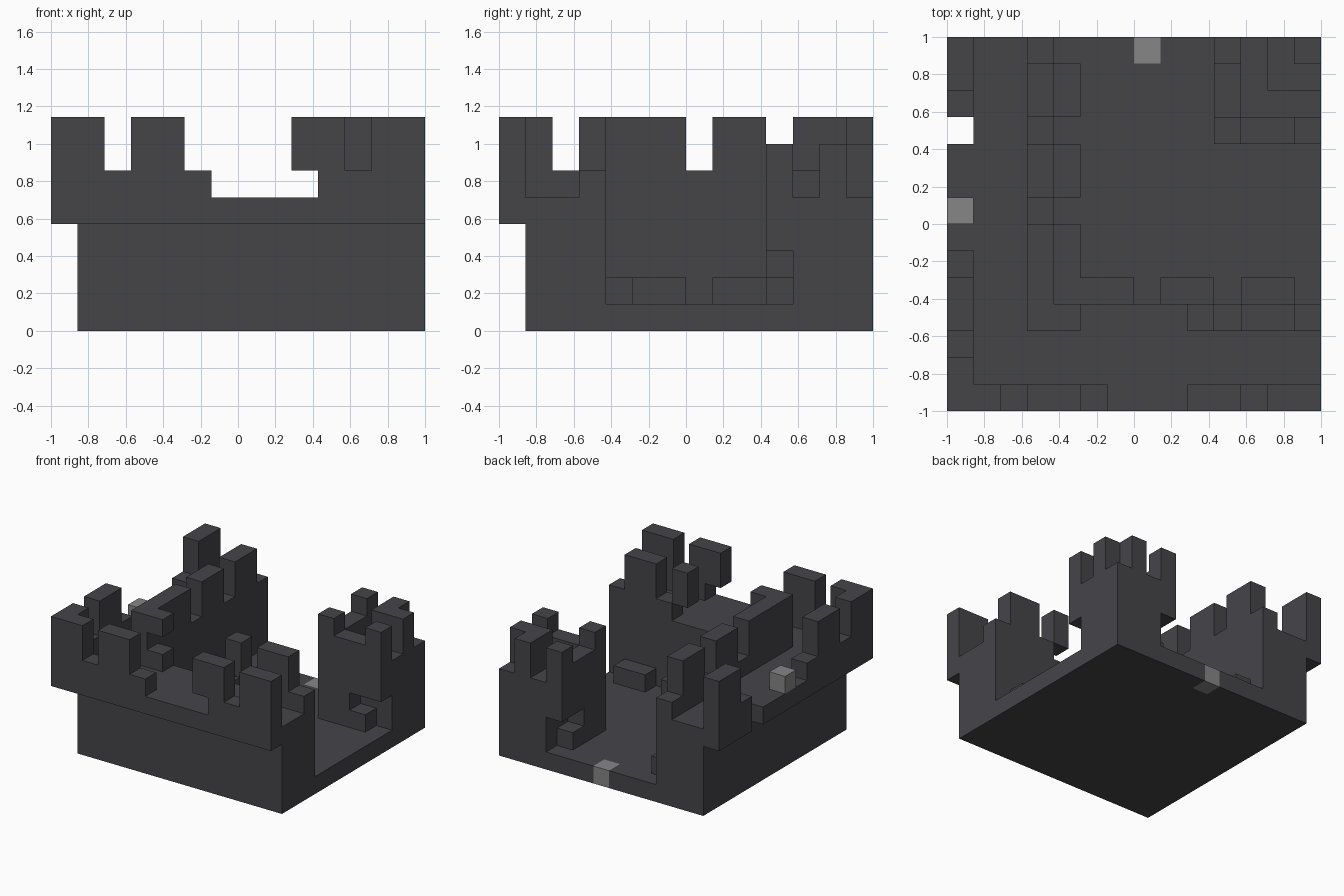
import bpy
import bmesh
from mathutils import Vector

UNIT = 1 / 7  # edge of one building block

if "Cube" in bpy.data.objects:
    bpy.data.objects.remove(bpy.data.objects["Cube"], do_unlink=True)


def make_material(name, colour):
    mat = bpy.data.materials.new(name)
    mat.use_nodes = True
    mat.diffuse_color = colour
    mat.node_tree.nodes["Principled BSDF"].inputs["Base Color"].default_value = colour
    return mat


dark_stone = make_material("dark_stone", (0.06, 0.058, 0.066, 1))
pale_stone = make_material("pale_stone", (0.24, 0.24, 0.24, 1))


def blocks(x0, x1, y0, y1, z0, z1):
    return {(x, y, z) for x in range(x0, x1) for y in range(y0, y1) for z in range(z0, z1)}


def column(x, y, top, length_x=1, length_y=1):
    """Parapet piece standing on the walkway."""
    return blocks(x, x + length_x, y, y + length_y, 5, top)


def swap(cells):
    """Mirror across the castle's diagonal."""
    return {(y, x, z) for x, y, z in cells}


parts = {}

# Pale stones: one set in the yard floor, one on the side walkway
parts["floor_stone"] = {(7, 13, 0)}
parts["walkway_stone"] = {(0, 7, 5)}

# Ground slab and the two thick walls
parts["courtyard_floor"] = blocks(1, 14, 1, 14, 0, 1) - parts["floor_stone"]
parts["front_wall"] = blocks(1, 14, 1, 4, 1, 5)
parts["side_wall"] = blocks(1, 4, 4, 14, 1, 5)

# Overhanging ledges, with one slab missing at the side
parts["front_ledge"] = blocks(0, 14, 0, 1, 4, 5)
parts["side_ledge"] = blocks(0, 1, 1, 14, 4, 5) - {(0, 10, 4)}

# Outer battlements
half = column(2, 0, 6) | column(3, 0, 8, 2) | column(5, 0, 6)
parts["outer_corner"] = column(0, 0, 8, 2) | column(0, 1, 8)
parts["front_battlement_near"] = half
parts["front_battlement_far"] = (column(9, 0, 8, 2) | column(11, 0, 6)
                                 | column(12, 0, 8, 2)) - {(9, 0, 5)}
parts["side_battlement_near"] = swap(half)
parts["side_battlement_far"] = column(0, 11, 6) | column(0, 12, 8, 1, 2)

# Inner battlements around the yard
parts["inner_corner"] = (column(3, 3, 8, 1, 4) | column(4, 3, 8)) - {(4, 3, 6)}
parts["inner_side_battlement"] = (column(3, 7, 6, 1, 7) | column(3, 8, 8, 1, 2)
                                  | column(3, 11, 8, 1, 2))
parts["inner_front_battlement"] = (column(9, 3, 8) | column(10, 3, 6) | column(11, 3, 8, 2)
                                   | column(13, 3, 6)) - {(9, 3, 5)}

# Low benches against the yard walls
parts["corner_bench"] = blocks(4, 7, 4, 5, 1, 2) | blocks(4, 5, 4, 7, 1, 2)
for start in (8, 11):
    bench = blocks(start, start + 2, 4, 5, 1, 2)
    parts["front_bench_%d" % start] = bench
    parts["side_bench_%d" % start] = swap(bench)

# Corner tower: core, crenellated inner faces and broken outer crown
parts["tower_core"] = blocks(11, 14, 11, 14, 1, 5)
parts["tower_inner_corner"] = blocks(10, 11, 10, 11, 1, 7)
face = (blocks(11, 12, 10, 11, 1, 6) | {(12, 10, 1)}
        | blocks(12, 13, 10, 11, 3, 6) | blocks(13, 14, 10, 11, 3, 7))
parts["tower_front_face"] = face
parts["tower_side_face"] = swap(face)
parts["tower_crown"] = column(12, 12, 7, 2, 2) - blocks(13, 14, 13, 14, 5, 7)

solid = set().union(*parts.values())

# For each axis direction, the square that closes a block on that side
SIDES = []
for axis in range(3):
    for sign in (0, 1):
        u, v = Vector(), Vector()
        u[(axis + 1) % 3] = 1
        v[(axis + 2) % 3] = 1
        start = Vector()
        start[axis] = sign
        loop = [start, start + u, start + u + v, start + v]
        step = [0, 0, 0]
        step[axis] = 1 if sign else -1
        SIDES.append((step, loop if sign else loop[::-1]))


def build(name, cells, mat):
    """Skin the exposed sides of a part and merge flat areas."""
    bm = bmesh.new()
    for cell in sorted(cells):
        for step, loop in SIDES:
            if tuple(c + s for c, s in zip(cell, step)) in solid:
                continue
            bm.faces.new([bm.verts.new((Vector(cell) + p - Vector((7, 7, 0))) * UNIT)
                          for p in loop])
    bmesh.ops.remove_doubles(bm, verts=bm.verts, dist=0.001)
    bmesh.ops.dissolve_limit(bm, angle_limit=0.01, verts=bm.verts, edges=bm.edges)
    mesh = bpy.data.meshes.new(name)
    bm.to_mesh(mesh)
    bm.free()
    mesh.materials.append(mat)
    bpy.context.collection.objects.link(bpy.data.objects.new(name, mesh))


for name, cells in parts.items():
    build(name, cells, pale_stone if name.endswith("_stone") else dark_stone)
